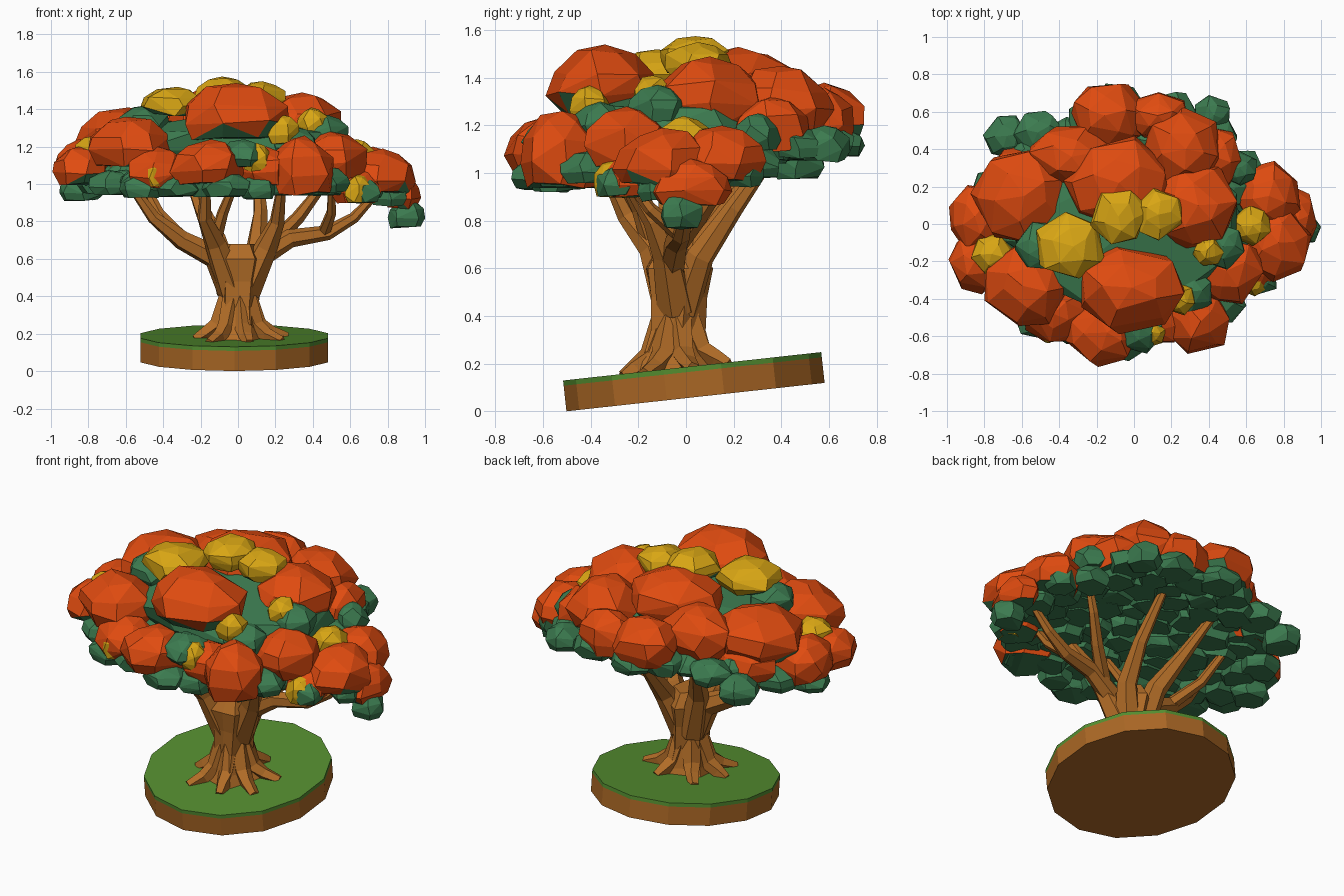
import bpy, bmesh, math, random
from mathutils import Vector, Matrix

cube = bpy.data.objects.get("Cube")
if cube:
    bpy.data.objects.remove(cube)
rng = random.Random(7)


def material(name, rgb):
    m = bpy.data.materials.new(name)
    m.use_nodes = True
    m.diffuse_color = (*rgb, 1)
    m.node_tree.nodes["Principled BSDF"].inputs["Base Color"].default_value = (*rgb, 1)
    return m


ORANGE = material("autumn orange", (0.74, 0.07, 0.005))
GREEN = material("leaf green", (0.045, 0.2, 0.08))
YELLOW = material("golden yellow", (0.69, 0.38, 0.007))
BARK = material("bark brown", (0.44, 0.15, 0.02))
GRASS = material("grass green", (0.09, 0.27, 0.03))
SOIL = material("soil brown", (0.4, 0.135, 0.018))


def finish(bm, name, *mats):
    bmesh.ops.recalc_face_normals(bm, faces=bm.faces)
    mesh = bpy.data.meshes.new(name)
    bm.to_mesh(mesh)
    bm.free()
    for m in mats:
        mesh.materials.append(m)
    ob = bpy.data.objects.new(name, mesh)
    bpy.context.collection.objects.link(ob)
    return ob


def loft(bm, rings):
    """Skin equal rings of points and cap both ends."""
    vs = [[bm.verts.new(p) for p in ring] for ring in rings]
    n = len(vs[0])
    for a, b in zip(vs, vs[1:]):
        for i in range(n):
            j = (i + 1) % n
            bm.faces.new((a[i], a[j], b[j], b[i]))
    bm.faces.new(vs[0])
    bm.faces.new(vs[-1])


def limb(name, path, r0, r1, sides=6):
    """Tapered, faceted tube along a path."""
    pts = [Vector(p) for p in path]
    rings = []
    for i, p in enumerate(pts):
        d = (pts[min(i + 1, len(pts) - 1)] - pts[max(i - 1, 0)]).normalized()
        u = d.cross(Vector((0.3, 1, 0.1))).normalized()
        v = d.cross(u)
        r = r0 + (r1 - r0) * i / (len(pts) - 1)
        angles = [math.tau * k / sides for k in range(sides)]
        rings.append([p + r * (u * math.cos(a) + v * math.sin(a)) for a in angles])
    bm = bmesh.new()
    loft(bm, rings)
    return finish(bm, name, BARK)


def clump(name, x, y, rx, ry, z0, z1, mat, sides=7):
    """Chunky domed leaf clump: steep flanks, faceted crown, flat underside."""
    bm = bmesh.new()
    turn = rng.uniform(0, math.tau)
    h = z1 - z0
    for rad, lift, count in ((0.8, 0, sides), (1, 0.3, sides), (0.92, 0.62, sides), (0.52, 0.9, 5)):
        for k in range(count):
            a = turn + math.tau * (k + rng.uniform(-0.2, 0.2)) / count
            r = rad * rng.uniform(0.93, 1.07)
            z = z0 + h * (lift + rng.uniform(-0.05, 0.05))
            bm.verts.new((x + rx * r * math.cos(a), y + ry * r * math.sin(a), z))
    bm.verts.new((x + rng.uniform(-0.1, 0.1) * rx, y, z1))
    hull = bmesh.ops.convex_hull(bm, input=bm.verts)
    loose = [v for v in bm.verts if not v.link_faces]
    bmesh.ops.delete(bm, geom=loose, context="VERTS")
    bmesh.ops.dissolve_limit(bm, angle_limit=math.radians(9), verts=bm.verts, edges=bm.edges)
    bmesh.ops.recalc_face_normals(bm, faces=bm.faces)
    for f in bm.faces:
        f.material_index = int(f.normal.z < -0.6)
    return finish(bm, name, mat, GREEN)


# Tilted round base: soil slab with a thin grass layer
TILT = math.atan(0.11)
place = Matrix.Translation((-0.02, 0.04, 0.06)) @ Matrix.Rotation(TILT, 4, "X")


def slab(name, z0, z1, mat):
    bm = bmesh.new()
    n = 14
    loft(bm, [[place @ Vector((0.515 * math.cos(math.tau * (k + 0.5) / n),
                               0.545 * math.sin(math.tau * (k + 0.5) / n), z))
               for k in range(n)] for z in (z0, z1)])
    finish(bm, name, mat)


slab("soil_base", 0, 0.108, SOIL)
slab("grass_top", 0.108, 0.13, GRASS)


def ground(y):
    return 0.19 + 0.11 * (y - 0.04)


# Trunk with fluted cross-section
bm = bmesh.new()
rings = []
for z, r in ((0.15, 0.16), (0.23, 0.125), (0.34, 0.1), (0.48, 0.105), (0.6, 0.125), (0.68, 0.08)):
    rings.append([Vector((0.005 + r * (1 + 0.1 * (-1) ** k) * math.cos(math.tau * k / 10 + z * 0.6),
                          -0.04 + 1.12 * r * (1 + 0.1 * (-1) ** k) * math.sin(math.tau * k / 10 + z * 0.6), z))
                  for k in range(10)])
loft(bm, rings)
finish(bm, "trunk", BARK)

# Flared roots
for i, deg in enumerate((15, 70, 130, 185, 235, 285, 330)):
    c, s = math.cos(math.radians(deg)), math.sin(math.radians(deg))
    reach = 0.25 + 0.02 * (-1) ** i
    path = [(d * c, -0.04 + d * s, ground(d * s) + z)
            for d, z in ((0.05, 0.2), (0.11, 0.06), (0.18, 0.015), (reach, -0.015))]
    limb(f"root_{i + 1}", path, 0.06, 0.03, 5)

# Branches: start radius, then path
branches = [
    (0.085, (-.03, -.04, .43), (-.12, -.03, .61), (-.3, -.05, .7), (-.45, -.08, .82), (-.62, -.1, 1.06)),
    (0.08, (-.03, -.06, .43), (-.12, -.14, .68), (-.18, -.25, .82), (-.17, -.36, 1.05)),
    (0.08, (-.04, 0, .43), (-.12, .05, .7), (-.2, .18, .88), (-.3, .38, 1.14)),
    (0.08, (.03, -.02, .43), (.1, .06, .65), (.12, .2, .85), (.1, .42, 1.16)),
    (0.085, (.04, -.04, .43), (.15, -.08, .66), (.21, -.14, .8), (.24, -.3, 1.05)),
    (0.06, (.1, -.06, .6), (.28, -.04, .71), (.48, -.02, .74), (.62, 0, .82), (.75, 0, .96)),
    (0.045, (.18, -.05, .68), (.32, .06, .82), (.42, .15, .95), (.5, .2, 1.1)),
    (0.04, (-.28, -.05, .69), (-.42, .08, .84), (-.55, .2, 1.1)),
    (0.04, (-.13, -.14, .68), (-.08, -.2, .85), (0, -.3, 1.05)),
    (0.035, (.46, -.02, .74), (.5, -.15, .85), (.5, -.25, .98)),
]
for i, (r, *path) in enumerate(branches):
    limb(f"branch_{i + 1}", path, r, 0.02)


# Green underside clumps spread in a spiral under the canopy
def underside(x, y):
    r2 = (x / 0.9) ** 2 + (y / 0.7) ** 2
    return 0.91 + 0.12 * max(0, 1 - r2) + (0.2 if y > 0 else 0.02) * y - 0.2 * max(0, x - 0.45)


COUNT = 76
for i in range(COUNT):
    t = math.sqrt((i + 0.5) / COUNT)
    a = i * math.pi * (3 - math.sqrt(5))
    x, y = 0.86 * t * math.cos(a), 0.65 * t * math.sin(a)
    if (x > 0.5 and abs(y) > 0.32) or (x < -0.6 and y < -0.42):
        continue
    z = underside(x, y) + rng.uniform(-0.02, 0.03)
    r = rng.uniform(0.1, 0.14)
    clump(f"under_leaves_{i + 1}", x, y, r, r * 0.9, z, z + 0.13, GREEN, 6)
clump("leaf_core", -0.05, 0, 0.62, 0.48, 1.1, 1.38, GREEN, 9)

# Green tufts showing between the coloured clumps: x, y, radius, top
tufts = [(-.5, -.12, .14, 1.42), (.47, -.12, .13, 1.37), (.3, -.36, .13, 1.3), (.03, -.55, .14, 1.24),
         (.56, .3, .1, 1.25), (-.68, .47, .12, 1.13), (.42, .58, .11, 1.2), (.9, -.02, .1, .92)]
for i, (x, y, r, z) in enumerate(tufts):
    clump(f"green_tuft_{i + 1}", x, y, r, r, z - 0.15, z, GREEN, 6)

# Large orange clumps: x, y, radius x, radius y, bottom, top
orange = [
    (-.02, -.34, .3, .24, 1.24, 1.54), (-.08, .22, .28, .25, 1.25, 1.53), (.33, .1, .23, .24, 1.2, 1.49),
    (.26, .4, .22, .22, 1.18, 1.45), (-.14, .58, .2, .19, 1.13, 1.38), (-.6, .15, .27, .26, 1.13, 1.41),
    (-.84, .04, .15, .19, 1.01, 1.24), (-.58, -.33, .24, .22, 1.1, 1.36), (-.84, -.2, .15, .17, 1.0, 1.2),
    (-.16, -.58, .2, .18, 1.0, 1.24), (.34, -.52, .18, .18, .95, 1.26), (.77, -.1, .18, .2, .95, 1.19),
    (.72, .15, .18, .18, .97, 1.2), (.5, -.25, .2, .18, 1.03, 1.28), (.88, .02, .1, .17, .87, 1.06),
    (-.33, .36, .24, .18, 1.15, 1.42), (-.43, -.48, .18, .16, .97, 1.2), (.12, .58, .18, .13, 1.12, 1.36),
    (.44, .36, .15, .17, 1.1, 1.32), (-.6, .28, .2, .14, 1.04, 1.24), (.64, -.24, .14, .12, .9, 1.08),
    (.14, -.5, .16, .15, 1.0, 1.2),
]
for i, (x, y, rx, ry, z0, z1) in enumerate(orange):
    clump(f"orange_leaves_{i + 1}", x, y, rx, ry, z0, z1, ORANGE)

# Golden clumps: x, y, radius, top
golden = [(-.34, -.12, .19, 1.52), (-.08, .04, .16, 1.575), (.13, .05, .14, 1.55), (-.76, -.16, .12, 1.26),
          (.63, -.01, .11, 1.24), (.64, -.31, .08, 1.05), (.24, -.4, .09, 1.37), (.1, -.58, .08, 1.22),
          (.4, -.14, .09, 1.41), (-.45, -.56, .08, 1.14)]
for i, (x, y, r, z) in enumerate(golden):
    clump(f"golden_leaves_{i + 1}", x, y, r, r, z - 0.15, z, YELLOW, 6)
